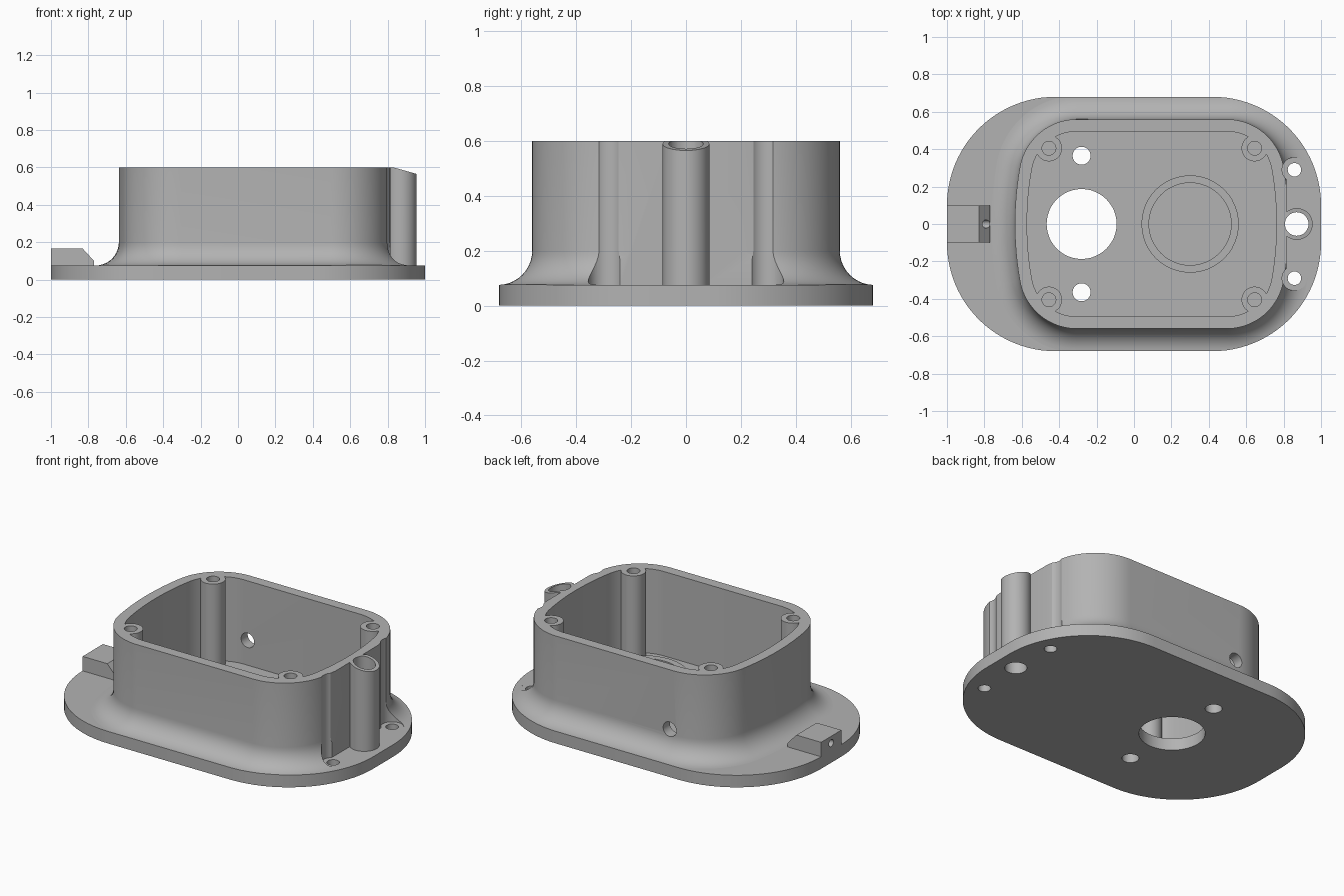
import bpy, bmesh
from math import sin, cos, radians

cube = bpy.data.objects.get("Cube")
if cube:
    bpy.data.objects.remove(cube, do_unlink=True)

grey = bpy.data.materials.new("plain grey")
grey.use_nodes = True
grey.diffuse_color = (0.45, 0.45, 0.45, 1)
grey.node_tree.nodes["Principled BSDF"].inputs["Base Color"].default_value = grey.diffuse_color

PLATE, TOP, CX = 0.075, 0.6, 0.095


def loft(name, rings):
    """Closed solid through a stack of equal-length rings of 3D points."""
    bm = bmesh.new()
    loops = [[bm.verts.new(p) for p in ring] for ring in rings]
    n = len(loops[0])
    for a, b in zip(loops, loops[1:]):
        for i in range(n):
            j = (i + 1) % n
            bm.faces.new((a[i], a[j], b[j], b[i]))
    bm.faces.new(loops[0][::-1])
    bm.faces.new(loops[-1])
    bmesh.ops.recalc_face_normals(bm, faces=bm.faces)
    mesh = bpy.data.meshes.new(name)
    bm.to_mesh(mesh)
    bm.free()
    mesh.materials.append(grey)
    obj = bpy.data.objects.new(name, mesh)
    bpy.context.collection.objects.link(obj)
    return obj


def prism(name, pts, lo, hi, axis="z"):
    place = {"z": lambda u, v, w: (u, v, w),
             "y": lambda u, v, w: (u, w, v),
             "x": lambda u, v, w: (w, u, v)}[axis]
    return loft(name, [[place(u, v, w) for u, v in pts] for w in (lo, hi)])


def arc(cx, cy, r, start, end, steps):
    angles = [radians(start + (end - start) * i / steps) for i in range(steps + 1)]
    return [(cx + r * cos(a), cy + r * sin(a)) for a in angles]


def cylinder(name, u, v, r, lo, hi, axis="z"):
    return prism(name, arc(u, v, r, 0, 360, 48)[:-1], lo, hi, axis)


def box(name, x0, x1, y0, y1, z0, z1):
    return prism(name, [(x0, y0), (x1, y0), (x1, y1), (x0, y1)], z0, z1)


def combine(target, tool, operation="DIFFERENCE"):
    mod = target.modifiers.new("shape", "BOOLEAN")
    mod.object, mod.operation, mod.solver = tool, operation, "EXACT"
    bpy.context.view_layer.objects.active = target
    bpy.ops.object.modifier_apply(modifier=mod.name)
    bpy.data.objects.remove(tool, do_unlink=True)


def plate_outline():
    r, x, y = 0.58, 0.42, 0.1
    return (arc(x, y, r, 0, 90, 24) + arc(-x, y, r, 90, 180, 24)
            + arc(-x, -y, r, 180, 270, 24) + arc(x, -y, r, 270, 360, 24))


def wall_outline(offset):
    """Rounded box with gently bowed ends, grown or shrunk by offset."""
    r, x, y = 0.31 + offset, 0.40, 0.25
    right = (arc(x, -y, r, -90, -10, 20)
             + arc(-1.018, 0, 1.75 + offset, -10, 10, 12)[1:-1]
             + arc(x, y, r, 10, 90, 20))
    return [(CX + u, v) for u, v in right] + [(CX - u, -v) for u, v in right]


# Base plate with its holes
plate = prism("base_plate", plate_outline(), 0, PLATE)
holes = [(-0.28, 0, 0.187), (-0.28, 0.365, 0.048), (-0.28, -0.365, 0.048),
         (0.858, 0.29, 0.036), (0.858, -0.29, 0.036), (0.87, 0, 0.063)]
for x, y, r in holes:
    combine(plate, cylinder("drill", x, y, r, -0.1, 0.2))

# Housing wall flaring into the plate
FLARE = 0.125
levels = [(FLARE * (1 - sin(radians(a))), PLATE + FLARE * (1 - cos(radians(a))))
          for a in range(0, 91, 9)] + [(0, TOP)]
wall = loft("housing_wall", [[(x, y, z) for x, y in wall_outline(o)] for o, z in levels])
combine(wall, prism("trim", plate_outline(), -0.1, 1), "INTERSECT")
combine(wall, prism("cavity", wall_outline(-0.065), -0.1, 1))

# Flat and screw pockets at the boss end
combine(wall, box("flat", 0.815, 1.2, -0.29, 0.29, -0.1, 1))
for side in (-1, 1):
    combine(wall, cylinder("pocket", 0.858, side * 0.29, 0.066, -0.1, 1))

# Wire hole through the back wall
combine(wall, cylinder("wire_hole", -0.28, 0.23, 0.045, 0.4, 0.7, "y"))

# Corner screw posts
for sx in (-1, 1):
    for sy in (-1, 1):
        x, y = CX + sx * 0.55, sy * 0.405
        combine(wall, cylinder("post", x, y, 0.07, PLATE, TOP), "UNION")
        combine(wall, cylinder("post_hole", x, y, 0.037, 0.3, 1))

# End boss with a sloping top
boss = cylinder("end_boss", 0.87, 0, 0.085, PLATE, TOP)
combine(boss, prism("slope", [(0.83, TOP), (1, 0.552), (1, 0.8), (0.83, 0.8)], -0.2, 0.2, "y"))
combine(wall, boss, "UNION")
combine(wall, cylinder("boss_hole", 0.87, 0, 0.063, -0.1, 1))

# Raised ring on the floor
ring = cylinder("floor_ring", 0.30, 0, 0.26, PLATE, 0.2)
combine(ring, cylinder("ring_hole", 0.30, 0, 0.22, -0.1, 1))

# Lug with a cross hole
lug = prism("cable_lug", [(-1, PLATE), (-0.77, PLATE), (-0.77, 0.10),
                          (-0.83, 0.165), (-1, 0.165)], -0.1, 0.1, "y")
combine(lug, cylinder("lug_hole", 0, 0.122, 0.022, -1.1, -0.7, "x"))

# Smooth curved faces, keep edges crisp
bpy.ops.object.select_all(action="DESELECT")
for obj in (plate, wall, ring, lug):
    obj.select_set(True)
bpy.context.view_layer.objects.active = wall
bpy.ops.object.shade_smooth_by_angle(angle=radians(30))
